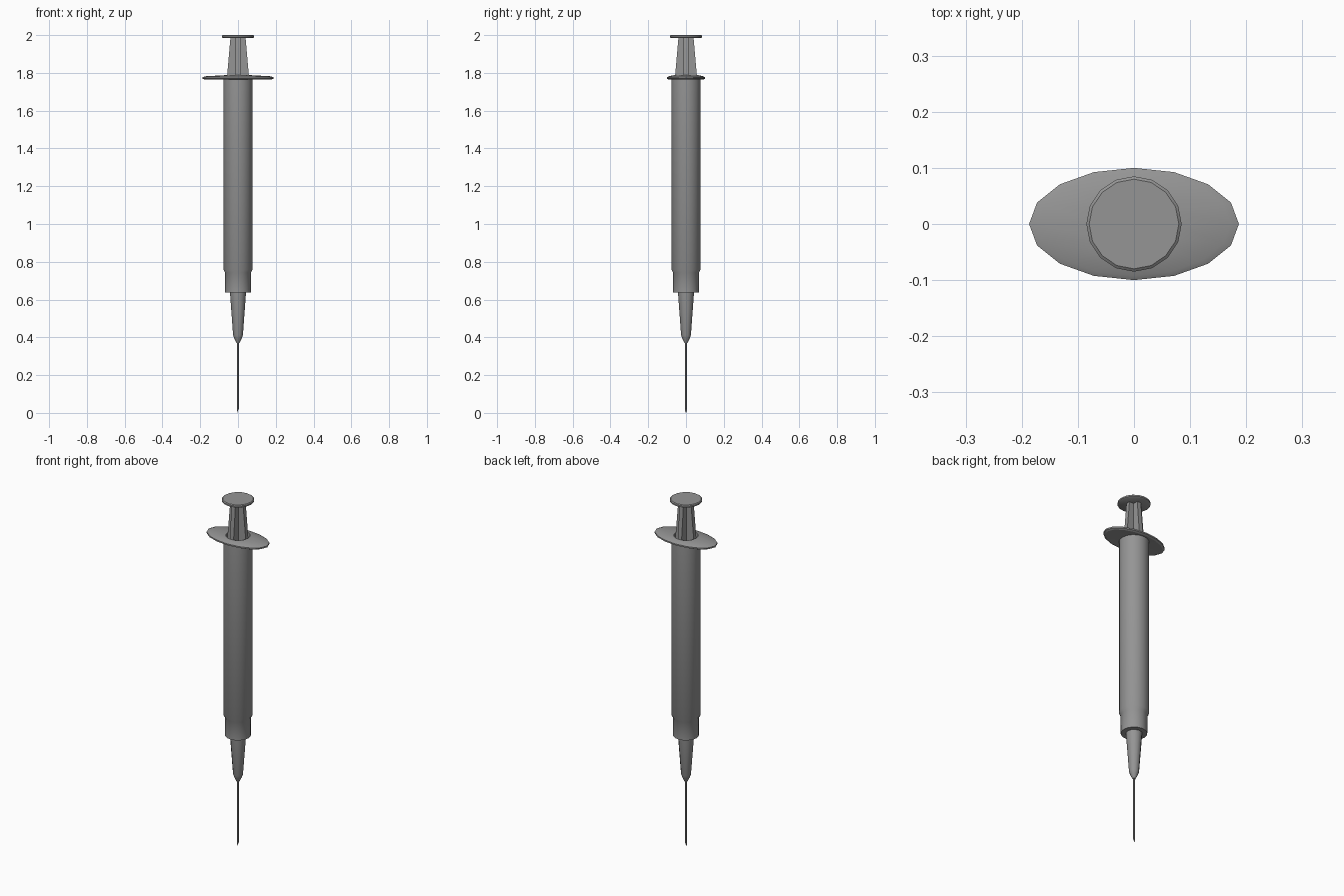
import bpy, bmesh, math

if "Cube" in bpy.data.objects:
    bpy.data.objects.remove(bpy.data.objects["Cube"])

grey = bpy.data.materials.new("grey plastic")
grey.diffuse_color = (0.3, 0.3, 0.3, 1)
grey.use_nodes = True
grey.node_tree.nodes["Principled BSDF"].inputs["Base Color"].default_value = grey.diffuse_color


def finish(name, bm, angle=35):
    bmesh.ops.recalc_face_normals(bm, faces=bm.faces)
    mesh = bpy.data.meshes.new(name)
    bm.to_mesh(mesh)
    bm.free()
    mesh.materials.append(grey)
    ob = bpy.data.objects.new(name, mesh)
    bpy.context.collection.objects.link(ob)
    bpy.ops.object.select_all(action='DESELECT')
    ob.select_set(True)
    bpy.context.view_layer.objects.active = ob
    bpy.ops.object.shade_smooth_by_angle(angle=math.radians(angle))
    return ob


def lathe(name, profile, sides=16, closed=False, angle=35):
    """Stack rings of (x radius, y radius, z); cap the ends or join them into a loop."""
    bm = bmesh.new()
    rings = []
    for rx, ry, z in profile:
        rings.append([bm.verts.new((rx * math.cos(2 * math.pi * i / sides),
                                    ry * math.sin(2 * math.pi * i / sides), z))
                      for i in range(sides)])
    pairs = list(zip(rings, rings[1:]))
    if closed:
        pairs.append((rings[-1], rings[0]))
    else:
        bm.faces.new(rings[0])
        bm.faces.new(rings[-1])
    for a, b in pairs:
        for i in range(sides):
            j = (i + 1) % sides
            bm.faces.new((a[i], a[j], b[j], b[i]))
    return finish(name, bm, angle)


def rounds(*points):
    return [(r, r, z) for r, z in points]


# Thumb rest
lathe("thumb_rest", rounds((0.079, 1.984), (0.085, 1.988), (0.085, 1.996), (0.08, 2.0)))

# Plunger rod: tapered cross section running down into the barrel
bm = bmesh.new()
t = 0.012
rings = []
for w, z in ((0.058, 1.70), (0.058, 1.78), (0.04, 1.986)):
    ring = []
    for k in range(4):
        c, s = round(math.cos(k * math.pi / 2)), round(math.sin(k * math.pi / 2))
        for x, y in ((w, -t), (w, t), (t, t)):
            ring.append(bm.verts.new((c * x - s * y, s * x + c * y, z)))
    rings.append(ring)
for a, b in zip(rings, rings[1:]):
    for i in range(12):
        j = (i + 1) % 12
        bm.faces.new((a[i], a[j], b[j], b[i]))
bm.faces.new(rings[0])
bm.faces.new(rings[-1])
finish("plunger_rod", bm)

# Finger flange: oval plate with a round opening
lathe("finger_flange", [(0.064, 0.064, 1.766), (0.176, 0.09, 1.764), (0.187, 0.1, 1.769),
                        (0.187, 0.1, 1.777), (0.172, 0.092, 1.782), (0.064, 0.064, 1.788)],
      closed=True, angle=25)

# Plunger seal closing the barrel below the rod
lathe("plunger_seal", rounds((0.065, 1.69), (0.065, 1.70)))

# Barrel tube with stepped collar at its lower end
lathe("barrel", rounds((0.064, 1.78), (0.078, 1.772), (0.078, 0.76), (0.068, 0.742),
                       (0.068, 0.637), (0.04, 0.637), (0.064, 0.76)), closed=True)

# Needle hub with tapered nose
lathe("needle_hub", rounds((0.008, 0.37), (0.02, 0.395), (0.026, 0.412),
                           (0.043, 0.645)), sides=12)

# Needle with slanted point
needle = lathe("needle", rounds((0.005, 0.012), (0.005, 0.38)), sides=8)
for v in needle.data.vertices:
    if v.co.z < 0.1:
        v.co.z = 0.012 * (1 + v.co.x / 0.005)
